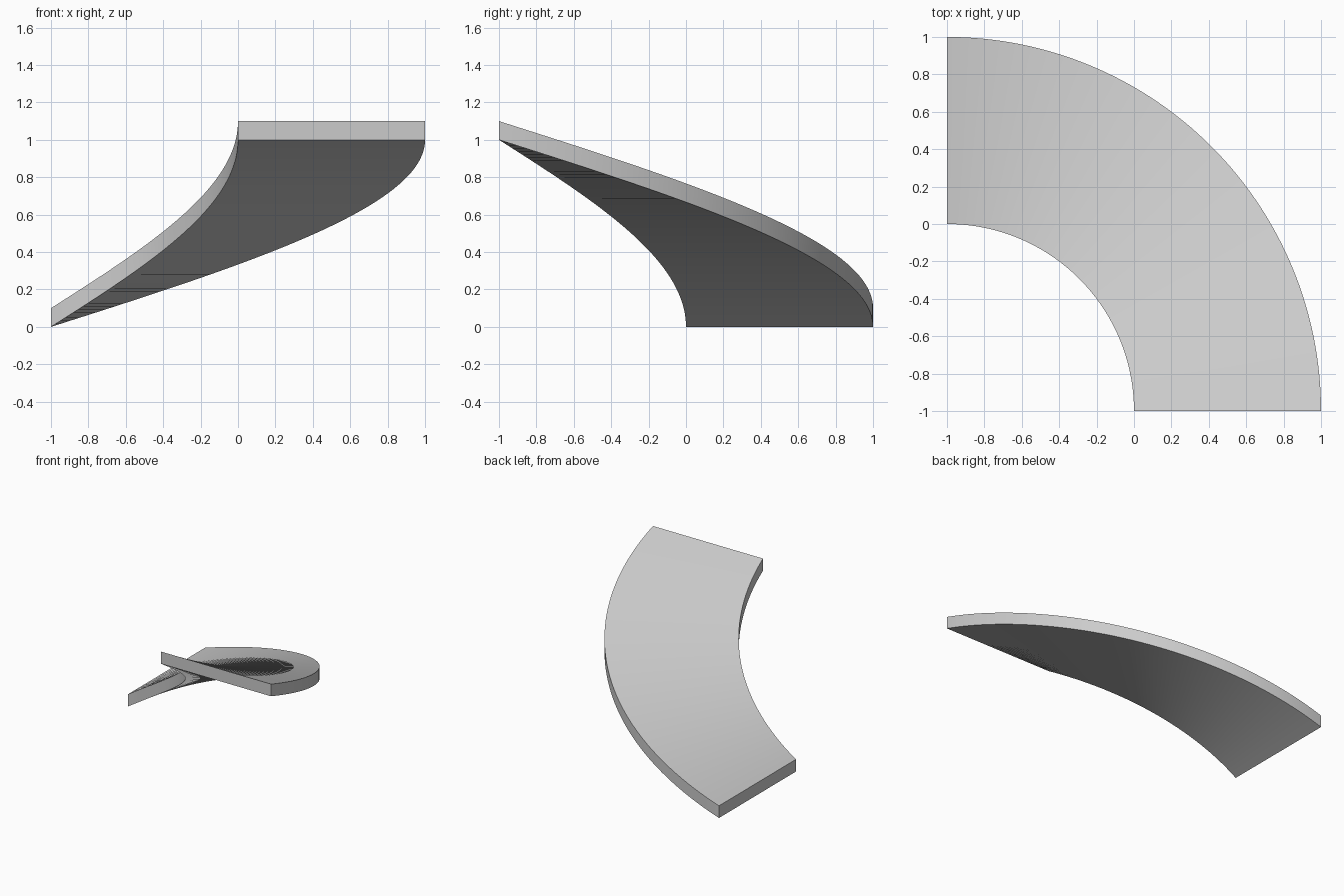
import bpy
import bmesh
from math import cos, sin, pi, radians

cube = bpy.data.objects.get("Cube")
if cube:
    bpy.data.objects.remove(cube, do_unlink=True)

STEPS = 64
INNER, OUTER = 1.0, 2.0
RISE, THICKNESS = 1.0, 0.1

# Plain grey material
grey = bpy.data.materials.new("light_grey")
grey.use_nodes = True
colour = (0.6, 0.6, 0.6, 1)
grey.diffuse_color = colour
grey.node_tree.nodes["Principled BSDF"].inputs["Base Color"].default_value = colour

# Rectangular section swept down a quarter-turn helix about the corner axis
section = [(INNER, 0), (OUTER, 0), (OUTER, THICKNESS), (INNER, THICKNESS)]
bm = bmesh.new()
rings = []
for i in range(STEPS + 1):
    t = i / STEPS
    a = t * pi / 2
    rings.append([bm.verts.new((r * cos(a) - 1, r * sin(a) - 1, RISE * (1 - t) + z))
                  for r, z in section])

# Top, bottom and side surfaces
for near, far in zip(rings, rings[1:]):
    for k in range(4):
        n = (k + 1) % 4
        bm.faces.new((near[k], near[n], far[n], far[k]))

# End caps
bm.faces.new(rings[0])
bm.faces.new(rings[-1])
bmesh.ops.recalc_face_normals(bm, faces=bm.faces)

mesh = bpy.data.meshes.new("curved_ramp")
bm.to_mesh(mesh)
bm.free()
mesh.materials.append(grey)
ramp = bpy.data.objects.new("curved_ramp", mesh)
bpy.context.collection.objects.link(ramp)

# Smooth surfaces with crisp rims
bpy.ops.object.select_all(action="DESELECT")
ramp.select_set(True)
bpy.context.view_layer.objects.active = ramp
bpy.ops.object.shade_smooth_by_angle(angle=radians(30))
